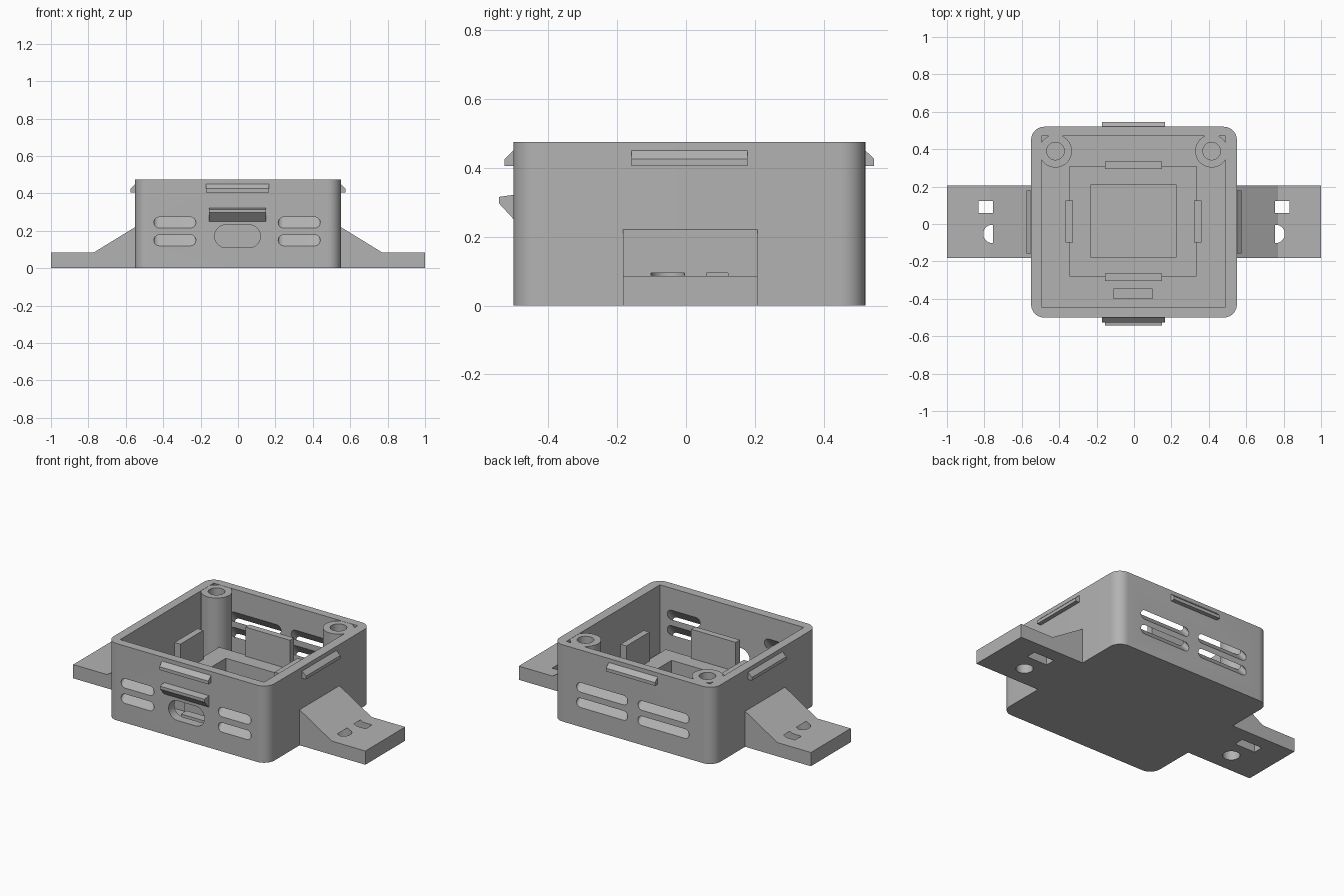
import bpy, bmesh, math

if "Cube" in bpy.data.objects:
    bpy.data.objects.remove(bpy.data.objects["Cube"], do_unlink=True)

grey = bpy.data.materials.new("plain grey")
grey.use_nodes = True
grey.diffuse_color = (0.45, 0.45, 0.45, 1)
grey.node_tree.nodes["Principled BSDF"].inputs["Base Color"].default_value = (0.45, 0.45, 0.45, 1)


def rounded(x0, x1, y0, y1, r, n=10):
    """Outline of a rectangle with round corners."""
    corners = [(x1 - r, y1 - r), (x0 + r, y1 - r), (x0 + r, y0 + r), (x1 - r, y0 + r)]
    pts = []
    for q, (cx, cy) in enumerate(corners):
        for i in range(n + 1):
            a = math.pi / 2 * (q + i / n)
            p = (cx + r * math.cos(a), cy + r * math.sin(a))
            if not pts or math.dist(p, pts[-1]) > 1e-5:
                pts.append(p)
    if math.dist(pts[0], pts[-1]) < 1e-5:
        pts.pop()
    return pts


def rect(x0, x1, y0, y1):
    return [(x0, y0), (x1, y0), (x1, y1), (x0, y1)]


def circle(cx, cy, r):
    return rounded(cx - r, cx + r, cy - r, cy + r, r)


def prism(name, pts, axis, lo, hi, move=None):
    """Extrude an outline along an axis, optionally moving each point."""
    place = {"x": lambda a, b, t: (t, a, b),
             "y": lambda a, b, t: (a, t, b),
             "z": lambda a, b, t: (a, b, t)}[axis]
    bm = bmesh.new()
    rings = []
    for t in (lo, hi):
        ring = [place(a, b, t) for a, b in pts]
        rings.append([bm.verts.new(move(*p) if move else p) for p in ring])
    low, high = rings
    bm.faces.new(low)
    bm.faces.new(high)
    for i in range(len(pts)):
        j = (i + 1) % len(pts)
        bm.faces.new((low[i], low[j], high[j], high[i]))
    bmesh.ops.recalc_face_normals(bm, faces=bm.faces)
    mesh = bpy.data.meshes.new(name)
    bm.to_mesh(mesh)
    bm.free()
    mesh.materials.append(grey)
    ob = bpy.data.objects.new(name, mesh)
    bpy.context.collection.objects.link(ob)
    return ob


def activate(ob):
    bpy.ops.object.select_all(action="DESELECT")
    ob.select_set(True)
    bpy.context.view_layer.objects.active = ob


def cut(ob, *cutters):
    for c in cutters:
        c.hide_render = True
        mod = ob.modifiers.new("cut", "BOOLEAN")
        mod.operation = "DIFFERENCE"
        mod.solver = "EXACT"
        mod.object = c
        activate(ob)
        bpy.ops.object.modifier_apply(modifier=mod.name)
        bpy.data.objects.remove(c, do_unlink=True)


def smooth(ob):
    activate(ob)
    bpy.ops.object.shade_smooth_by_angle(angle=math.radians(30))


FRONT, BACK, SIDE, TOP, FLOOR = -0.5, 0.52, 0.55, 0.475, 0.055

# Open tray with rounded outer corners
tray = prism("tray", rounded(-SIDE, SIDE, FRONT, BACK, 0.07), "z", 0, TOP)
cut(tray, prism("cavity", rect(-0.495, 0.49, -0.445, 0.47), "z", FLOOR, 0.6))

# Sloping vent slots, rising inwards, and the cable opening
for wall, inward, spans in ((FRONT, 1, ((-0.45, -0.225), (0.215, 0.44))),
                            (BACK, -1, ((-0.385, -0.035), (0.035, 0.385)))):
    for x0, x1 in spans:
        for z in (0.12, 0.215):
            slope = lambda x, y, h: (x, y, h + 1.2 * (y - wall) * inward)
            pill = rounded(x0, x1, z, z + 0.058, 0.029)
            ends = sorted((wall - 0.04 * inward, wall + 0.09 * inward))
            cut(tray, prism("slot_cutter", pill, "y", *ends, move=slope))
cut(tray, prism("port_cutter", rounded(-0.125, 0.12, 0.11, 0.232, 0.061), "y", -0.6, -0.42))
smooth(tray)

# Inner platform with a square well
platform = prism("platform", rect(-0.345, 0.335, -0.28, 0.31), "z", FLOOR - 0.01, 0.18)
cut(platform, prism("well_cutter", rect(-0.23, 0.225, -0.18, 0.21), "z", 0.03, 0.3))

# Upright holding tabs round the platform and a low stop by the port
tabs = {"back_tab": (-0.155, 0.15, 0.295, 0.335), "front_tab": (-0.155, 0.15, -0.305, -0.265),
        "right_tab": (-0.365, -0.325, -0.1, 0.125), "left_tab": (0.32, 0.36, -0.1, 0.125)}
for name, area in tabs.items():
    prism(name, rect(*area), "z", FLOOR - 0.01, 0.36)
prism("port_stop", rect(-0.11, 0.1, -0.4, -0.345), "z", FLOOR - 0.01, 0.1)

for side, s, x in (("left", 1, 0.415), ("right", -1, -0.42)):
    # Screw post
    post = prism(side + "_screw_post", circle(x, 0.39, 0.088), "z", FLOOR - 0.01, TOP - 0.001)
    cut(post, prism("screw_hole_cutter", circle(x, 0.39, 0.047), "z", 0.1, 0.6))
    smooth(post)

    # Mounting foot with gusset, square slot and round hole
    profile = [(0.545, 0), (1, 0), (1, 0.085), (0.77, 0.085), (0.545, 0.223)]
    foot = prism(side + "_mounting_foot", [(s * a, b) for a, b in profile], "y", -0.183, 0.207)
    x0, x1 = sorted((s * 0.69, s * 0.832))
    cut(foot, prism("square_cutter", rect(x0, x1, 0.06, 0.122), "z", -0.1, 0.095),
        prism("round_cutter", circle(s * 0.757, -0.053, 0.049), "z", -0.1, 0.095))
    smooth(foot)

# Snap ridges near the rim
ridge = [(-0.005, 0.405), (0.026, 0.405), (0.026, 0.425), (0, 0.45), (-0.005, 0.45)]
for name, s, wall in (("back_ridge", 1, BACK), ("front_ridge", -1, -FRONT)):
    prism(name, [(s * (wall + a), b) for a, b in ridge], "y", 0, 1).name = name
    ob = bpy.data.objects[name]
    for v in ob.data.vertices:
        # Turn the profile so it runs along x
        v.co = (-0.17 + 0.335 * v.co.y, v.co.x, v.co.z)
    ob.data.flip_normals()
for name, s in (("left_ridge", 1), ("right_ridge", -1)):
    prism(name, [(s * (SIDE + a), b) for a, b in ridge], "y", -0.158, 0.178)

# Small hood over the port
hood = [(-0.495, 0.322), (-0.543, 0.315), (-0.543, 0.297), (-0.495, 0.245)]
prism("port_hood", hood, "x", -0.155, 0.15)
